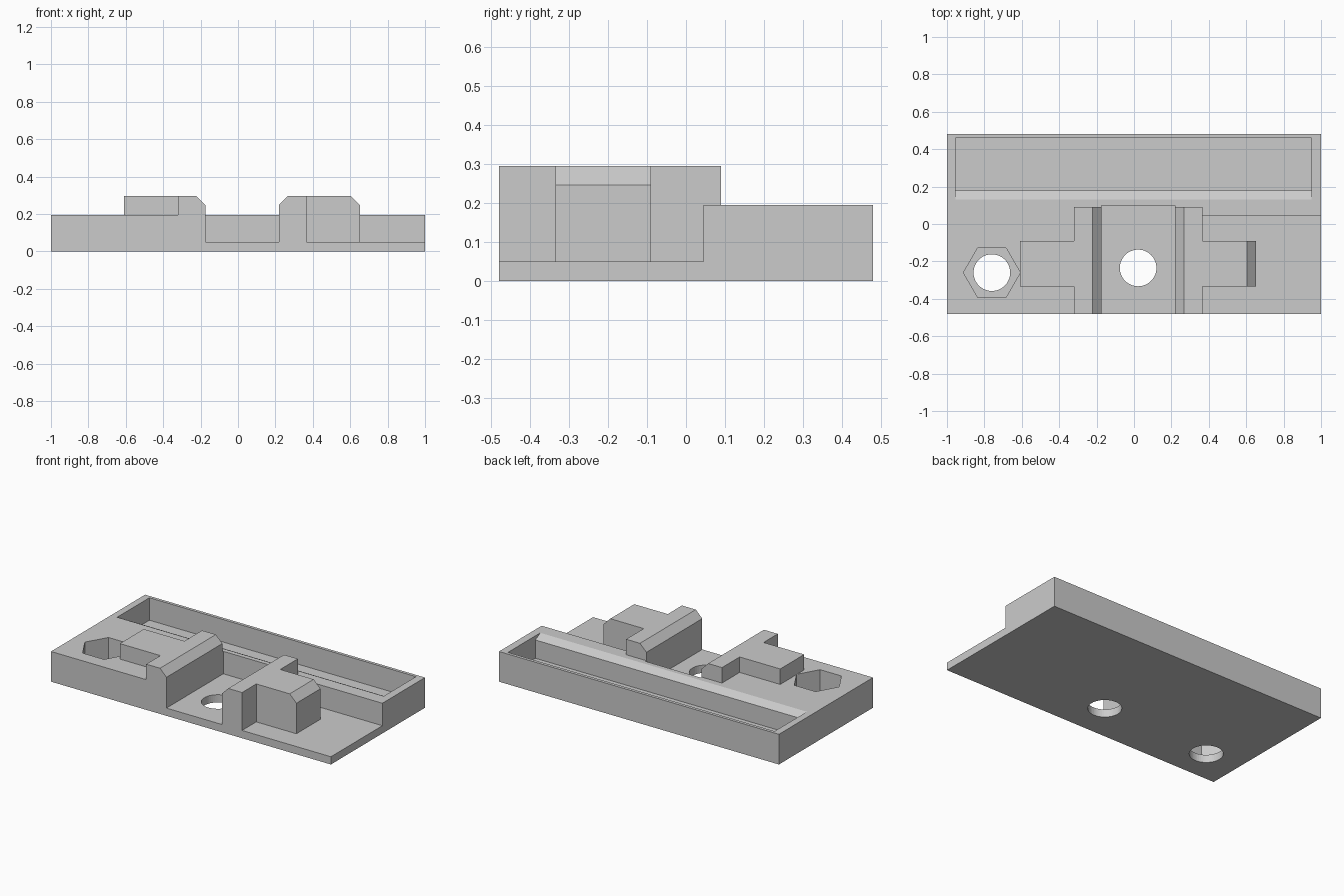
import bpy, math
from mathutils import Vector

cube = bpy.data.objects.get("Cube")
if cube:
    bpy.data.objects.remove(cube, do_unlink=True)

grey = bpy.data.materials.new("plain grey")
grey.use_nodes = True
grey.diffuse_color = (0.6, 0.6, 0.6, 1)
grey.node_tree.nodes["Principled BSDF"].inputs["Base Color"].default_value = (0.6, 0.6, 0.6, 1)


def prism(name, profile, start, end, axis):
    """Extrude a 2D profile along an axis; the profile holds the other two axes in order."""
    def point(p, d):
        c = list(p)
        c.insert("xyz".index(axis), d)
        return Vector(c)
    n = len(profile)
    verts = [point(p, d) for d in (start, end) for p in profile]
    faces = [list(range(n))[::-1], list(range(n, n + n))]
    faces += [[i, (i + 1) % n, n + (i + 1) % n, n + i] for i in range(n)]
    mesh = bpy.data.meshes.new(name)
    mesh.from_pydata(verts, [], faces)
    # Make the winding face outward whatever the axis or profile order
    mesh.update()
    area = sum(p[0] * q[1] - q[0] * p[1] for p, q in zip(profile, profile[1:] + profile[:1]))
    if (area < 0) != (axis == "y"):
        mesh.flip_normals()
    mesh.materials.append(grey)
    obj = bpy.data.objects.new(name, mesh)
    bpy.context.collection.objects.link(obj)
    return obj


def box(name, x0, x1, y0, y1, z0, z1):
    return prism(name, [(x0, y0), (x1, y0), (x1, y1), (x0, y1)], z0, z1, "z")


def round_prism(name, x, y, radius, sides, z0, z1):
    ring = [(x + radius * math.cos(math.tau * i / sides),
             y + radius * math.sin(math.tau * i / sides)) for i in range(sides)]
    return prism(name, ring, z0, z1, "z")


FLOOR, DECK, TOP = 0.05, 0.195, 0.295
FRONT, BACK = -0.48, 0.48

# Main body with its cut-outs
body = box("body", -1, 1, FRONT, BACK, 0, DECK)
cutters = [
    box("side_step_cutter", 0.365, 1.2, -0.7, 0.045, FLOOR, 0.5),
    box("channel_cutter", -0.175, 0.22, -0.7, 0.1, FLOOR, 0.5),
    prism("pocket_cutter", [(0.13, DECK), (0.18, 0.168), (0.18, FLOOR), (0.46, FLOOR),
                            (0.46, 0.4), (0.13, 0.4)], -0.955, 0.95, "x"),
    round_prism("nut_recess_cutter", -0.76, -0.26, 0.152, 6, FLOOR, 0.5),
    round_prism("nut_hole_cutter", -0.76, -0.26, 0.098, 48, -0.2, 0.4),
    round_prism("channel_hole_cutter", 0.022, -0.235, 0.098, 48, -0.2, 0.4),
]
for cutter in cutters:
    cutter.hide_render = True
    mod = body.modifiers.new(cutter.name, "BOOLEAN")
    mod.operation = "DIFFERENCE"
    mod.solver = "EXACT"
    mod.object = cutter

# Bake the cuts, then drop the cutters
bpy.context.view_layer.update()
graph = bpy.context.evaluated_depsgraph_get()
baked = bpy.data.meshes.new_from_object(body.evaluated_get(graph))
body.modifiers.clear()
body.data = baked
for cutter in cutters:
    bpy.data.objects.remove(cutter, do_unlink=True)

# Chamfered rails on both sides of the channel
for name, inner, out in (("left_rail", 0.22, 1), ("right_rail", -0.175, -1)):
    edge, outer = inner + out * 0.046, inner + out * 0.145
    prism(name, [(inner, DECK), (outer, DECK), (outer, TOP), (edge, TOP), (inner, 0.249)],
          FRONT, 0.09, "y")

# Arms reaching outward from the rails
box("right_arm", -0.61, -0.32, -0.335, -0.09, DECK, TOP)
prism("left_arm", [(0.365, FLOOR), (0.652, FLOOR), (0.652, 0.247), (0.604, TOP), (0.365, TOP)],
      -0.335, -0.09, "y")
